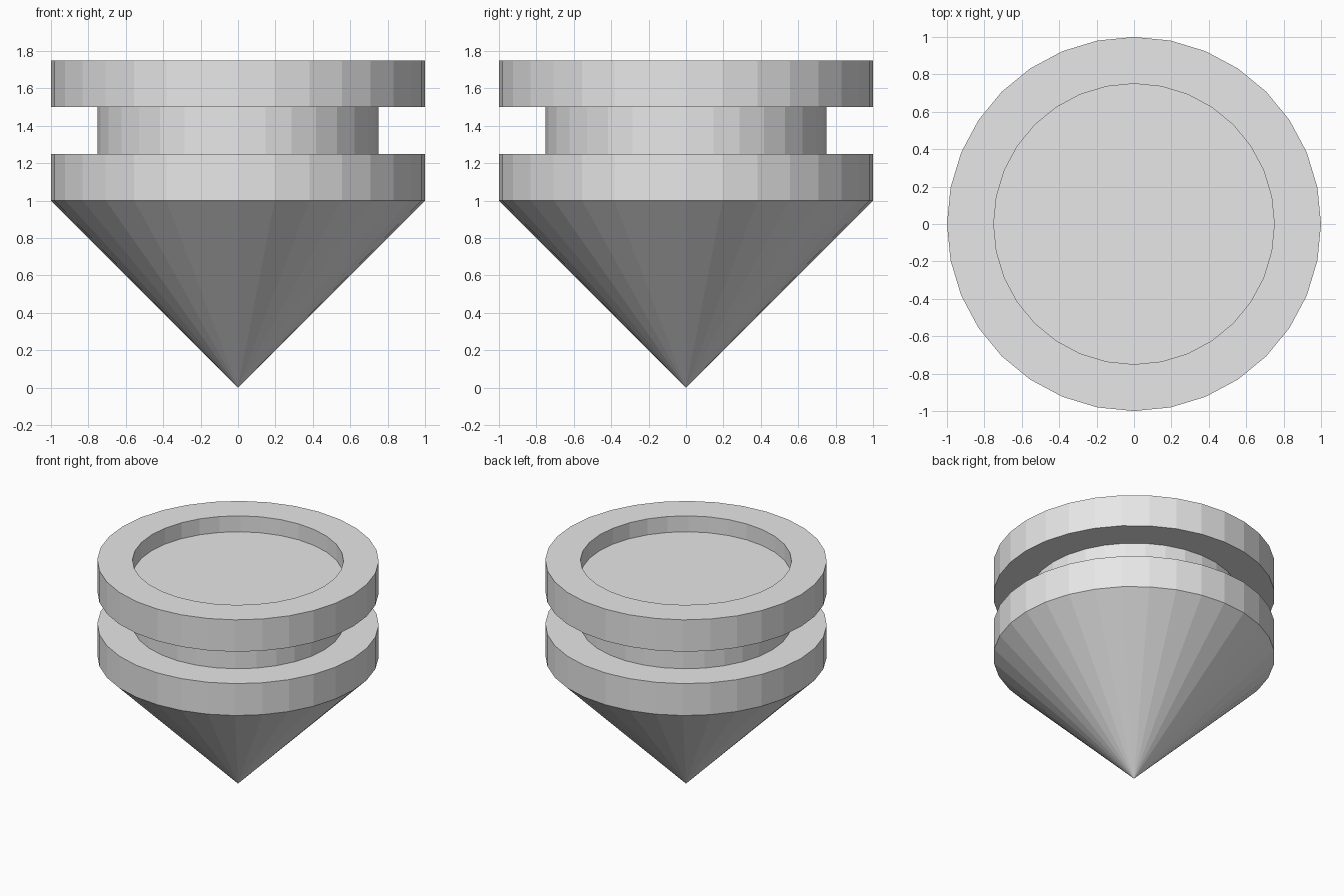
import bpy
import bmesh
import math
from mathutils import Vector

cube = bpy.data.objects.get("Cube")
if cube:
    bpy.data.objects.remove(cube, do_unlink=True)

SIDES = 32

# Single grey material
grey = bpy.data.materials.new("light_grey")
grey.use_nodes = True
colour = (0.8, 0.8, 0.8, 1.0)
grey.diffuse_color = colour
grey.node_tree.nodes["Principled BSDF"].inputs["Base Color"].default_value = colour


def lathe(name, profile, material):
    """Spin a (radius, height) profile around z into a flat-shaded solid."""
    bm = bmesh.new()
    verts = [bm.verts.new((r, 0, z)) for r, z in profile]
    edges = [bm.edges.new(pair) for pair in zip(verts, verts[1:])]
    bmesh.ops.spin(bm, geom=verts + edges, cent=Vector(), axis=(0, 0, 1),
                   angle=math.tau, steps=SIDES)
    bmesh.ops.remove_doubles(bm, verts=bm.verts[:], dist=0.0001)
    # Close the open end with one flat face
    rim = [e for e in bm.edges if e.is_boundary]
    bmesh.ops.holes_fill(bm, edges=rim, sides=0)
    bmesh.ops.recalc_face_normals(bm, faces=bm.faces[:])
    mesh = bpy.data.meshes.new(name)
    bm.to_mesh(mesh)
    bm.free()
    mesh.materials.append(material)
    obj = bpy.data.objects.new(name, mesh)
    bpy.context.collection.objects.link(obj)
    return obj


OUTER, INNER = 1.0, 0.75
profile = [
    (0, 0), (OUTER, 1.0),               # pointed cone
    (OUTER, 1.25), (INNER, 1.25),       # lower ring
    (INNER, 1.5), (OUTER, 1.5),         # neck
    (OUTER, 1.75), (INNER, 1.75),       # upper ring
    (INNER, 1.625),                     # recess wall; floor is the cap
]
lathe("grooved_cone_body", profile, grey)
